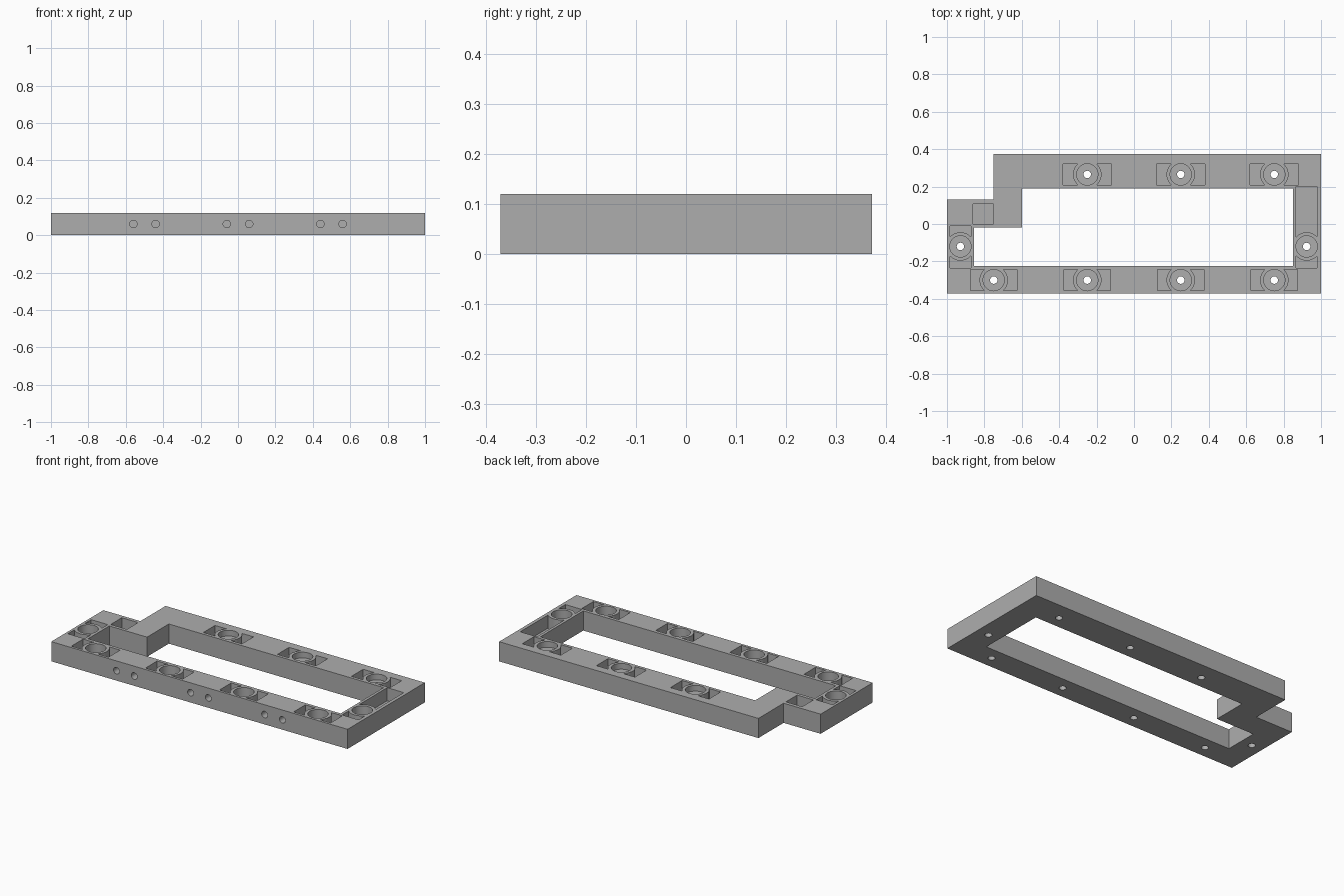
import bpy, bmesh, math
from mathutils import Matrix, Vector

if "Cube" in bpy.data.objects:
    bpy.data.objects.remove(bpy.data.objects["Cube"], do_unlink=True)

HEIGHT = 0.12
TOP = 0.2            # cutters reach above the frame
POCKET_FLOOR = 0.04

grey = bpy.data.materials.new("mid grey")
grey.use_nodes = True
grey.diffuse_color = (0.42, 0.42, 0.42, 1)
grey.node_tree.nodes["Principled BSDF"].inputs["Base Color"].default_value = (0.42, 0.42, 0.42, 1)


def prism(bm, points, z0, z1, matrix=Matrix()):
    """Extrude a closed outline from z0 to z1."""
    part = bmesh.new()
    face = part.faces.new([part.verts.new((x, y, z0)) for x, y in points])
    grown = bmesh.ops.extrude_face_region(part, geom=[face])
    verts = [v for v in grown["geom"] if isinstance(v, bmesh.types.BMVert)]
    bmesh.ops.translate(part, verts=verts, vec=(0, 0, z1 - z0))
    bmesh.ops.transform(part, matrix=matrix, verts=part.verts)
    bmesh.ops.recalc_face_normals(part, faces=part.faces)
    temp = bpy.data.meshes.new("temp")
    part.to_mesh(temp)
    part.free()
    bm.from_mesh(temp)
    bpy.data.meshes.remove(temp)


def circle(x, y, r, n=40):
    return [(x + r * math.cos(2 * math.pi * i / n), y + r * math.sin(2 * math.pi * i / n)) for i in range(n)]


def rect(x0, x1, y0, y1):
    return [(x0, y0), (x1, y0), (x1, y1), (x0, y1)]


def wing(x, y, angle, reach, half=0.056, radius=0.076):
    """Pocket beside a bore: a rectangle whose inner end is a concave arc."""
    limit = math.asin(half / radius)
    arc = [limit - 2 * limit * i / 10 for i in range(11)]
    local = [(radius * math.cos(a), radius * math.sin(a)) for a in arc]
    local += [(reach, -half), (reach, half)]
    c, s = math.cos(angle), math.sin(angle)
    return [(x + c * u - s * v, y + s * u + c * v) for u, v in local]


def make(name, bm):
    mesh = bpy.data.meshes.new(name)
    bm.to_mesh(mesh)
    bm.free()
    mesh.materials.append(grey)
    obj = bpy.data.objects.new(name, mesh)
    bpy.context.collection.objects.link(obj)
    return obj


# Stepped outer block
body = bmesh.new()
prism(body, [(-1, -0.372), (1, -0.372), (1, 0.373), (-0.75, 0.373), (-0.75, 0.13), (-1, 0.13)], 0, HEIGHT)
frame = make("frame", body)

recesses, screws = bmesh.new(), bmesh.new()

# Stepped central opening
prism(recesses, [(-0.855, -0.224), (0.85, -0.224), (0.85, 0.19), (-0.6, 0.19), (-0.6, -0.02), (-0.855, -0.02)], -0.1, TOP)

# Bores: x, y, bore floor, pocket direction, reach on each side
quarter = math.pi / 2
stations = [(x, -0.3, POCKET_FLOOR, 0, 0.125, 0.125) for x in (-0.75, -0.25, 0.25, 0.75)]
stations += [(x, 0.265, 0.085, 0, 0.13, 0.13) for x in (-0.25, 0.25, 0.75)]
stations += [(-0.928, -0.12, POCKET_FLOOR, quarter, 0.11, 0.115),
             (0.923, -0.12, POCKET_FLOOR, quarter, 0.32, 0.115)]
for x, y, floor, angle, ahead, behind in stations:
    prism(recesses, circle(x, y, 0.057), floor, TOP)
    prism(recesses, wing(x, y, angle, ahead), POCKET_FLOOR, TOP)
    prism(recesses, wing(x, y, angle + math.pi, behind), POCKET_FLOOR, TOP)
    prism(screws, circle(x, y, 0.02, 24), -0.1, TOP)

# Corner pocket at the step
prism(recesses, rect(-0.86, -0.75, 0, 0.108), POCKET_FLOOR, TOP)

# Paired cross holes through the front rail
turn = Matrix.Rotation(quarter, 4, "X")
for middle in (-0.5, 0, 0.5):
    for side in (-0.06, 0.06):
        place = Matrix.Translation(Vector((middle + side, 0, 0.06))) @ turn
        prism(recesses, circle(0, 0, 0.02, 24), 0.25 - 0.01, 0.45, place)

# Cut the frame and drop the cutters
bpy.context.view_layer.objects.active = frame
for name, bm in (("recess_cutter", recesses), ("screw_cutter", screws)):
    cutter = make(name, bm)
    cutter.hide_render = True
    cut = frame.modifiers.new(name, "BOOLEAN")
    cut.operation = "DIFFERENCE"
    cut.solver = "EXACT"
    cut.object = cutter
    bpy.ops.object.modifier_apply(modifier=cut.name)
    bpy.data.objects.remove(cutter, do_unlink=True)

for obj in bpy.context.selected_objects:
    obj.select_set(False)
frame.select_set(True)
bpy.ops.object.shade_smooth_by_angle(angle=math.radians(30))
